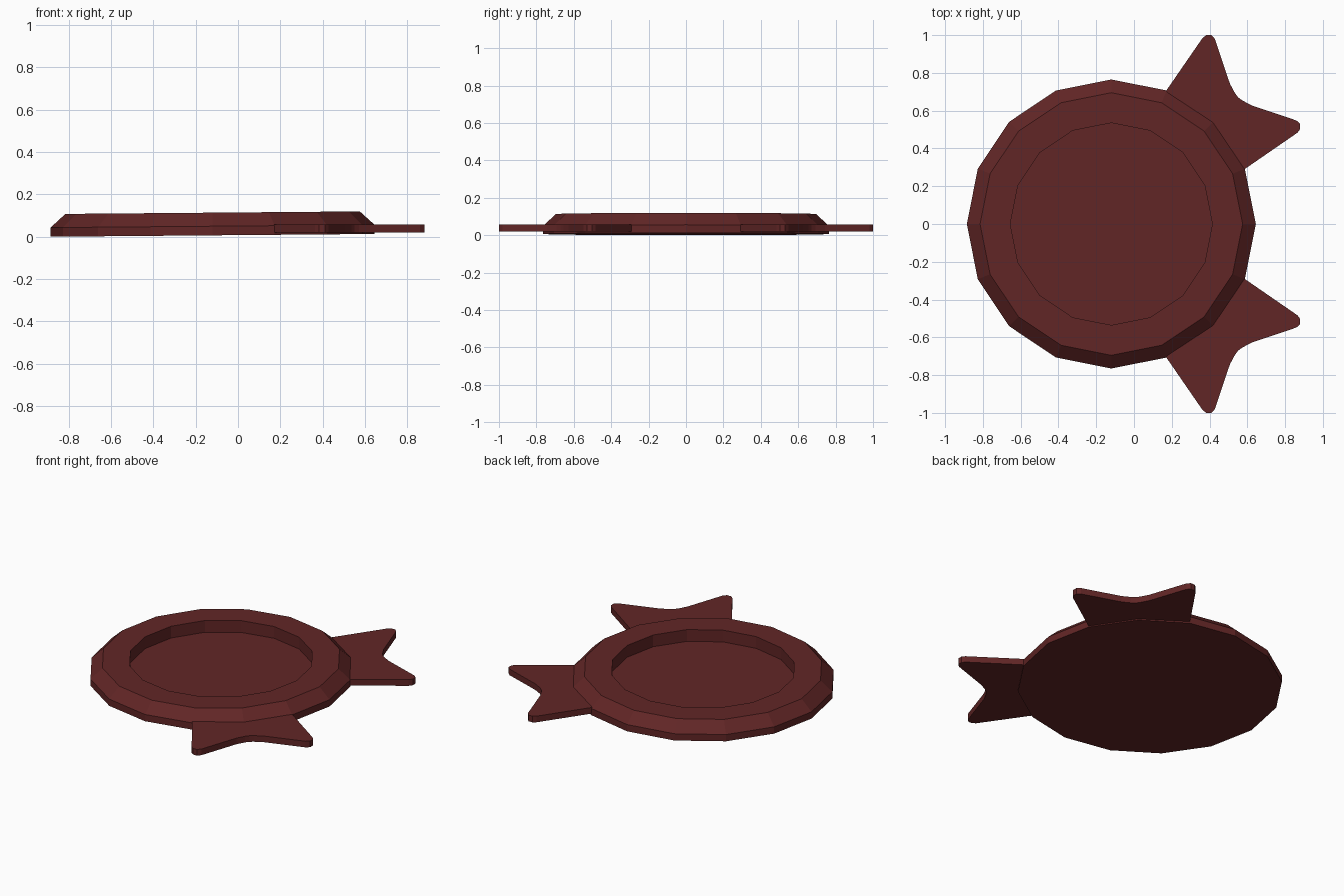
import bpy, bmesh, math
from mathutils import Vector

if "Cube" in bpy.data.objects:
    bpy.data.objects.remove(bpy.data.objects["Cube"])

red = bpy.data.materials.new("dark red")
red.diffuse_color = (0.12, 0.019, 0.019, 1)
red.use_nodes = True
red.node_tree.nodes["Principled BSDF"].inputs["Base Color"].default_value = red.diffuse_color

CX, SIDES = -0.12, 16


def finish(bm, name):
    bmesh.ops.recalc_face_normals(bm, faces=bm.faces)
    me = bpy.data.meshes.new(name)
    bm.to_mesh(me)
    bm.free()
    me.materials.append(red)
    ob = bpy.data.objects.new(name, me)
    bpy.context.collection.objects.link(ob)
    return ob


# Dish: 16-sided lathe profile (radius, height) with a round recess, tilted slightly
profile = [(0.765, 0), (0.765, 0.043), (0.695, 0.107), (0.535, 0.107), (0.535, 0.032)]
bm = bmesh.new()
rings = []
for r, z in profile:
    ring = []
    for i in range(SIDES):
        a = math.tau * i / SIDES
        x = r * math.cos(a)
        ring.append(bm.verts.new((CX + x, r * math.sin(a), z + 0.0085 * (x + 0.765))))
    rings.append(ring)
for lo, hi in zip(rings, rings[1:]):
    for i in range(SIDES):
        j = (i + 1) % SIDES
        bm.faces.new((lo[i], lo[j], hi[j], hi[i]))
bm.faces.new(rings[0])
bm.faces.new(rings[-1])
finish(bm, "dish")

# Fins: half outline relative to the dish centre, reflected across the 45 degree axis
half = [(0.29, 0.705), (0.483, 0.985), (0.503, 1.0), (0.53, 1.0), (0.548, 0.98),
        (0.628, 0.742), (0.655, 0.692)]
outline = half + [(0.671, 0.671)] + [(y, x) for x, y in reversed(half)]
for side, name in ((1, "back_fin"), (-1, "front_fin")):
    bm = bmesh.new()
    face = bm.faces.new([bm.verts.new((CX + x, side * y, 0.019)) for x, y in outline])
    ext = bmesh.ops.extrude_face_region(bm, geom=[face], use_keep_orig=True)
    top = [g for g in ext["geom"] if isinstance(g, bmesh.types.BMVert)]
    bmesh.ops.translate(bm, verts=top, vec=Vector((0, 0, 0.039)))
    finish(bm, name)
